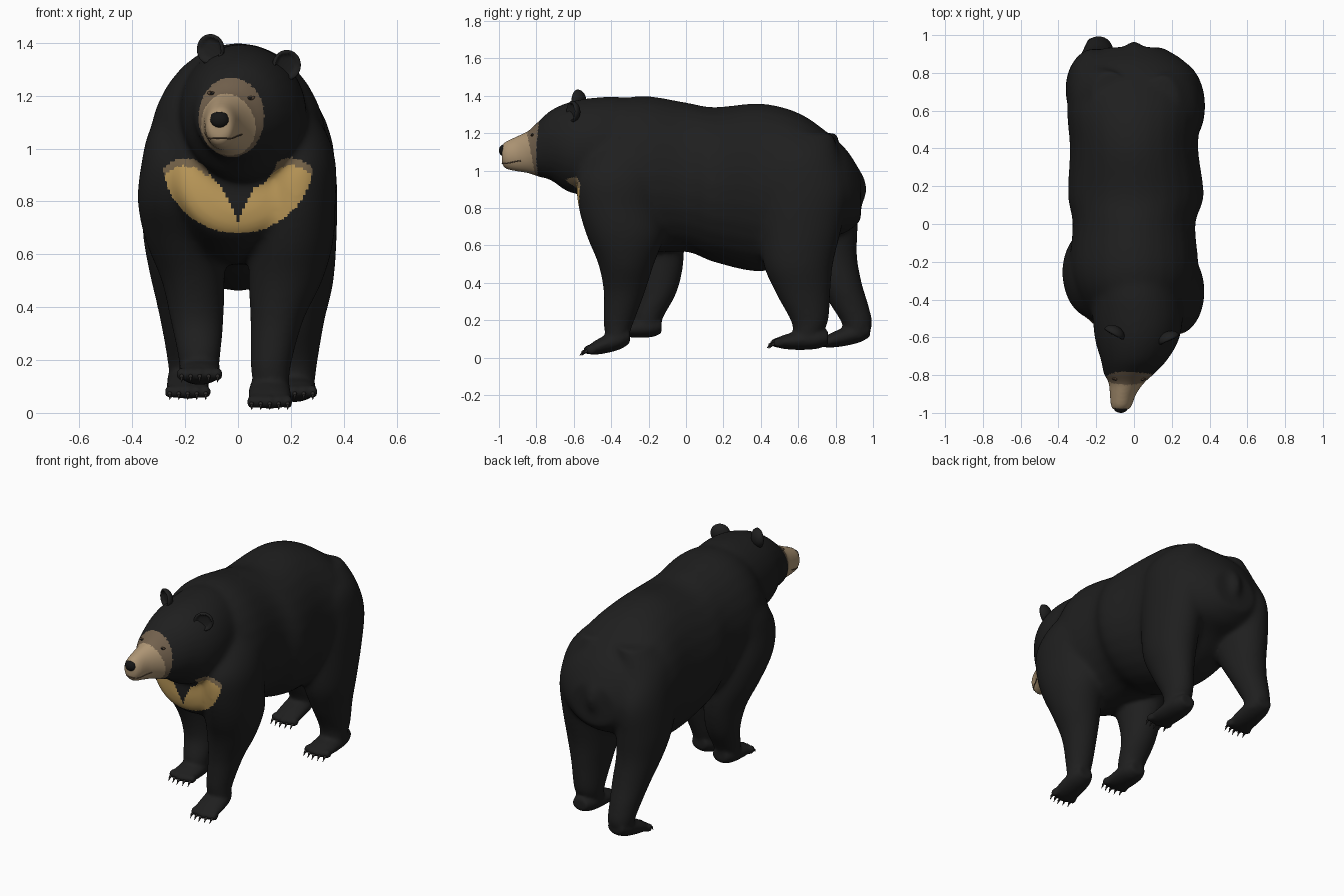
import bpy, bmesh, math
from mathutils import Vector, Matrix
from mathutils.bvhtree import BVHTree

scene = bpy.context.scene
if "Cube" in bpy.data.objects:
    bpy.data.objects.remove(bpy.data.objects["Cube"])


def material(name, r, g, b):
    m = bpy.data.materials.new(name)
    m.use_nodes = True
    m.diffuse_color = (r, g, b, 1)
    shader = m.node_tree.nodes["Principled BSDF"]
    shader.inputs["Base Color"].default_value = (r, g, b, 1)
    shader.inputs["Roughness"].default_value = 0.8
    return m


fur = material("black fur", .0135, .0135, .0135)
tan = material("tan muzzle", .42, .3, .175)
brown = material("brown mask", .17, .12, .075)
gold = material("gold chest", .55, .35, .11)
dim = material("dull chest edge", .2, .14, .075)
dark = material("nose black", .008, .008, .008)
lip = material("lip brown", .1, .065, .04)
claw_grey = material("claw grey", .025, .023, .022)


def add_object(name, bm, *mats):
    mesh = bpy.data.meshes.new(name)
    bmesh.ops.recalc_face_normals(bm, faces=bm.faces)
    bm.to_mesh(mesh)
    bm.free()
    ob = bpy.data.objects.new(name, mesh)
    scene.collection.objects.link(ob)
    for m in mats:
        mesh.materials.append(m)
    mesh.polygons.foreach_set("use_smooth", [True] * len(mesh.polygons))
    return ob


def spline(rows, steps=5):
    """Smoothly interpolate rows of numbers."""
    rows = [Vector(r) for r in rows]
    out = []
    for i in range(len(rows) - 1):
        a, b = rows[i], rows[i + 1]
        before, after = rows[max(i - 1, 0)], rows[min(i + 2, len(rows) - 1)]
        for k in range(steps):
            t = k / steps
            ta, tb = (b - before) / 2, (after - a) / 2
            out.append(a + ta * t + (3 * (b - a) - 2 * ta - tb) * t**2
                       + (2 * (a - b) + ta + tb) * t**3)
    return out + [rows[-1]]


def loft(bm, axis, rows, sides=28):
    """Ellipse rings. axis y: (y, x, z, rx, rz); axis z: (z, x, y, rx, ry)."""
    rings = []
    for along, x, other, rx, ro in spline(rows):
        ring = []
        for k in range(sides):
            a = math.tau * k / sides
            u, v = x + rx * math.cos(a), other + ro * math.sin(a)
            ring.append(bm.verts.new((u, along, v) if axis == "y" else (u, v, along)))
        rings.append(ring)
    for r, s in zip(rings, rings[1:]):
        for k in range(sides):
            n = (k + 1) % sides
            bm.faces.new((r[k], r[n], s[n], s[k]))
    bm.faces.new(rings[0])
    bm.faces.new(rings[-1])


def ball(bm, at, scale, turn=Matrix()):
    m = Matrix.Translation(at) @ turn @ Matrix.Diagonal((*scale, 1))
    bmesh.ops.create_uvsphere(bm, u_segments=24, v_segments=16, radius=1, matrix=m)


def add_leg(rows):
    """Leg with a tapered crown inside the trunk and an ankle inside the foot."""
    z, x, y, rx, ry = rows[0]
    crown = (z + .12, x * .7, y + .02, rx * .7, ry * .75)
    z, x, y, rx, ry = rows[-1]
    ankle = (z - .08, x, y - .01, rx * .88, ry * .75)
    loft(body, "z", [crown, *rows, ankle])


def add_foot(x, heel, toe):
    """Foot from heel to toe, each (y, z), with five toes and hooked claws."""
    heel, toe = Vector((x, *heel)), Vector((x, *toe))
    rows = []
    for t, rx, rz in ((0, .05, .038), (.22, .074, .053), (.55, .08, .05),
                      (.85, .08, .037), (1, .07, .022)):
        at = heel.lerp(toe, t)
        rows.append((at.y, x, at.z, rx, rz))
    loft(body, "y", rows)
    for i in range(-2, 3):
        tip = toe + Vector((i * .034, abs(i) * .007, 0))
        ball(body, tip, (.02, .03, .026))
        for step, (size, point) in enumerate([(.009, .006), (.006, .001)]):
            lean = Matrix.Rotation(math.radians(110 + 30 * step), 4, "X")
            at = tip + Vector((0, -.026 - .014 * step, -.008 - .013 * step))
            bmesh.ops.create_cone(claws, segments=8, radius1=size, radius2=point,
                                  depth=.024, cap_ends=True,
                                  matrix=Matrix.Translation(at) @ lean)


body = bmesh.new()
claws = bmesh.new()

# torso
loft(body, "y", [
    (-.56, 0, .87, .1, .1), (-.53, 0, .88, .22, .2), (-.42, 0, .97, .28, .36),
    (-.25, 0, .98, .34, .42), (0, 0, .965, .325, .4), (.15, .01, .925, .36, .415),
    (.4, 0, .91, .34, .45), (.6, 0, .92, .355, .39), (.75, 0, .92, .335, .29),
    (.86, 0, .89, .27, .22), (.935, 0, .86, .15, .13)])
# neck, head and muzzle
loft(body, "y", [
    (-.2, 0, 1.1, .22, .26), (-.35, .01, 1.11, .24, .285), (-.5, .02, 1.13, .24, .26),
    (-.62, .015, 1.125, .22, .243), (-.72, 0, 1.135, .175, .188),
    (-.79, -.025, 1.115, .135, .147), (-.84, -.04, 1.1, .095, .115),
    (-.9, -.058, 1.09, .07, .095), (-.96, -.067, 1.083, .056, .075),
    (-.985, -.07, 1.085, .04, .05)])
# tail
loft(body, "z", [(1.05, 0, .87, .03, .03), (.95, 0, .925, .045, .035),
                 (.87, 0, .935, .04, .03), (.82, 0, .925, .025, .02)])

# front legs
add_leg([(1.08, .195, -.33, .13, .19), (.95, .22, -.355, .15, .23), (.8, .22, -.355, .15, .22),
         (.65, .205, -.325, .157, .207), (.5, .18, -.32, .14, .15),
         (.35, .147, -.33, .1, .11), (.19, .125, -.36, .077, .08)])
add_leg([(1.08, -.2, -.25, .13, .18), (.95, -.215, -.28, .15, .22), (.8, -.22, -.25, .16, .22),
         (.65, -.2, -.19, .15, .177), (.5, -.17, -.15, .12, .137),
         (.35, -.155, -.15, .1, .1), (.22, -.147, -.2, .08, .08)])
# hind legs
add_leg([(1.08, .2, .61, .14, .21), (.9, .22, .63, .153, .24), (.7, .225, .615, .15, .22),
         (.5, .225, .6, .137, .187), (.35, .22, .625, .107, .147), (.2, .215, .66, .086, .1)])
add_leg([(1.08, -.18, .65, .14, .19), (.9, -.21, .695, .145, .23), (.7, -.215, .72, .147, .2),
         (.55, -.21, .755, .13, .16), (.4, -.195, .82, .11, .12),
         (.28, -.19, .875, .09, .1), (.18, -.187, .915, .077, .08)])
# feet
add_foot(.12, (-.3, .115), (-.52, .042))
add_foot(-.145, (-.13, .168), (-.36, .146))
add_foot(.215, (.76, .105), (.48, .08))
add_foot(-.19, (.985, .15), (.73, .08))

# fuse the fur into one skin
bear = add_object("body", body, fur, tan, brown, gold, dim)
bpy.context.view_layer.objects.active = bear
bear.select_set(True)
remesh = bear.modifiers.new("fuse", "REMESH")
remesh.mode = "VOXEL"
remesh.voxel_size = .0105
remesh.use_smooth_shade = True
bpy.ops.object.modifier_apply(modifier="fuse")

# soften everything a little, and the trunk and thighs a lot
trunk = bear.vertex_groups.new(name="trunk")
for v in bear.data.vertices:
    weight = min((v.co.z - .3) / .25, (v.co.y + .7) / .15, 1)
    if weight > 0:
        trunk.add([v.index], weight, "REPLACE")
for name, rounds, group in (("soften", 6, ""), ("blend", 40, "trunk")):
    smooth = bear.modifiers.new(name, "SMOOTH")
    smooth.factor = .5
    smooth.iterations = rounds
    smooth.vertex_group = group
    bpy.ops.object.modifier_apply(modifier=name)


def inside(c, x, z, rx, rz):
    return ((c.x - x) / rx) ** 2 + ((c.z - z) / rz) ** 2 < 1


# face mask, and chest crescent with rounded tips
for p in bear.data.polygons:
    c, n = p.center, p.normal
    tip = .965 - 6 * (abs(c.x) - .2) ** 2
    p.material_index = 0
    if c.y < -.7 and inside(c, -.025, 1.118, .125, .15):
        p.material_index = 1 if c.y < -.85 + .2 * (1.2 - c.z) else 2
    elif c.y < -.3 and n.y < -.1 and c.z < tip and inside(c, 0, .95, .285, .27) \
            and not inside(c, .01, .98, .14, .14):
        p.material_index = 4 if c.z > max(tip - .03, .9) else 3

skin = BVHTree.FromPolygons([v.co for v in bear.data.vertices],
                            [p.vertices[:] for p in bear.data.polygons])

# ears, cupped forward and swept back at the outer edge
for side, at, roll, yaw in (("right", (-.105, -.58, 1.375), -16, -30),
                            ("left", (.185, -.61, 1.315), 32, 25)):
    bm = bmesh.new()
    ball(bm, (0, 0, 0), (.058, .042, .058))
    for v in bm.verts:
        if v.co.y < 0:
            v.co.y *= -.25 if v.co.xz.length < .045 else .4
    bm.transform(Matrix.Translation(at) @ Matrix.Rotation(math.radians(yaw), 4, "Z")
                 @ Matrix.Rotation(math.radians(roll), 4, "Y"))
    add_object(side + "_ear", bm, fur)

# nose
bm = bmesh.new()
ball(bm, (-.07, -.975, 1.108), (.036, .025, .031))
ball(bm, (-.07, -.965, 1.124), (.034, .03, .016))
add_object("nose", bm, dark)

# eyes with lids
for side, x, z, tilt in (("right", -.098, 1.208, 12), ("left", .045, 1.19, -12)):
    at = skin.ray_cast(Vector((x, -2, z)), Vector((0, 1, 0)))[0]
    turn = Matrix.Rotation(math.radians(tilt), 4, "Y")
    for part, size, lift, mat in (("eyelid", (.02, .006, .008), 0, lip),
                                  ("eye", (.009, .006, .005), .003, dark)):
        bm = bmesh.new()
        ball(bm, at - Vector((0, lift, 0)), size, turn)
        add_object(f"{side}_{part}", bm, mat)

# mouth line wrapped on the muzzle
path = spline([(-.135, -.88, 1.055), (-.07, -1, 1.035), (.01, -.88, 1.055)], 10)
curve = bpy.data.curves.new("mouth", "CURVE")
curve.dimensions = "3D"
curve.bevel_depth = .003
line = curve.splines.new("POLY")
line.points.add(len(path) - 1)
for point, co in zip(line.points, path):
    point.co = (*skin.find_nearest(co)[0], 1)
curve.materials.append(lip)
scene.collection.objects.link(bpy.data.objects.new("mouth", curve))

add_object("claws", claws, claw_grey)
